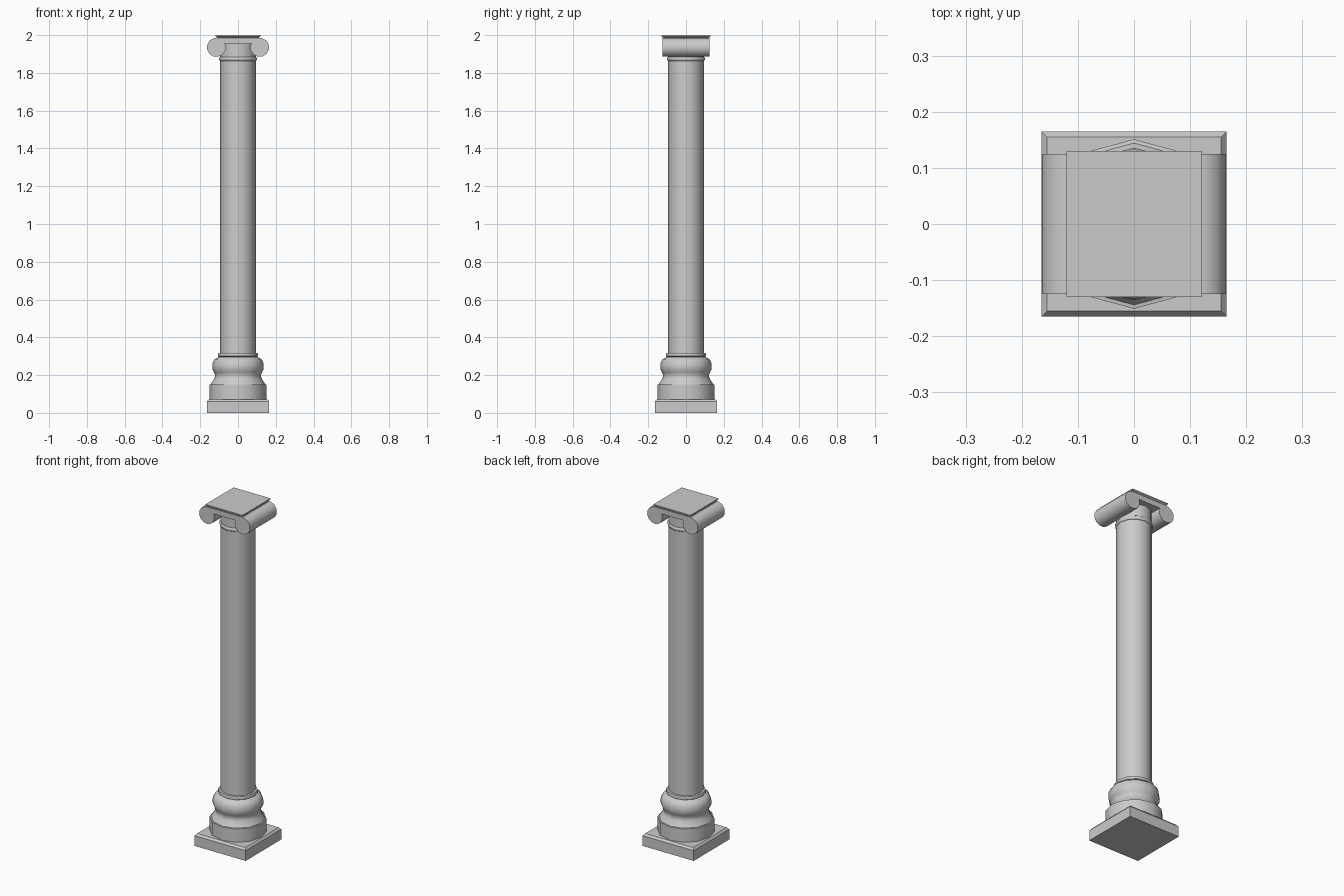
import bpy, bmesh, math

if "Cube" in bpy.data.objects:
    bpy.data.objects.remove(bpy.data.objects["Cube"])


def finish(name, bm, angle):
    bmesh.ops.recalc_face_normals(bm, faces=bm.faces)
    me = bpy.data.meshes.new(name)
    bm.to_mesh(me)
    bm.free()
    ob = bpy.data.objects.new(name, me)
    bpy.context.collection.objects.link(ob)
    bpy.ops.object.select_all(action='DESELECT')
    ob.select_set(True)
    bpy.context.view_layer.objects.active = ob
    if angle:
        bpy.ops.object.shade_smooth_by_angle(angle=math.radians(angle))
    return ob


def stack(name, profile, sides=12, turn=0.0, sx=1.0, sy=1.0, angle=50):
    """Capped rings following (radius, z) points."""
    bm = bmesh.new()
    rings = []
    for r, z in profile:
        rings.append([bm.verts.new((sx * r * math.cos(turn + math.tau * k / sides),
                                    sy * r * math.sin(turn + math.tau * k / sides), z))
                      for k in range(sides)])
    for a, b in zip(rings, rings[1:]):
        for k in range(sides):
            n = (k + 1) % sides
            bm.faces.new((a[k], a[n], b[n], b[k]))
    bm.faces.new(rings[0][::-1])
    bm.faces.new(rings[-1])
    return finish(name, bm, angle)


def square(name, profile, sx=1.0, sy=1.0):
    q = math.sqrt(2)
    return stack(name, profile, 4, math.pi / 4, sx * q, sy * q, 0)


def extrude_y(name, points, half, angle=50):
    """Prism along y from an (x, z) outline."""
    bm = bmesh.new()
    f = bm.faces.new([bm.verts.new((x, -half, z)) for x, z in points])
    ext = bmesh.ops.extrude_face_region(bm, geom=[f], use_keep_orig=True)
    bmesh.ops.translate(bm, vec=(0, 2 * half, 0),
                        verts=[v for v in ext['geom'] if isinstance(v, bmesh.types.BMVert)])
    return finish(name, bm, angle)


# Base
square("plinth", [(0.165, 0), (0.165, 0.06), (0.155, 0.072)])
stack("base_drum", [(0.151, 0.065), (0.151, 0.15), (0.136, 0.153)])
stack("base_moulding", [(0.145, 0.15), (0.136, 0.165), (0.125, 0.182), (0.121, 0.2),
                        (0.127, 0.214), (0.135, 0.23), (0.136, 0.248), (0.133, 0.268),
                        (0.124, 0.284), (0.108, 0.294), (0.1, 0.297)])
stack("base_ring", [(0.098, 0.295), (0.106, 0.3), (0.107, 0.309), (0.104, 0.316), (0.094, 0.318)])

# Shaft
stack("shaft", [(0.094, 0.31), (0.094, 1.96)])
stack("neck_ring", [(0.094, 1.863), (0.099, 1.867), (0.1, 1.875), (0.098, 1.882), (0.094, 1.885)])

# Capital
for side, label in ((-1, "left"), (1, "right")):
    outline = [(side * (0.115 + 0.05 * math.cos(math.radians(18 + 30 * k))),
                1.935 + 0.05 * math.sin(math.radians(18 + 30 * k))) for k in range(12)]
    extrude_y(label + "_volute", outline, 0.125)
extrude_y("volute_band", [(-0.115, 1.955), (0.115, 1.955), (0.115, 1.985), (-0.115, 1.985)], 0.125, 0)
square("abacus", [(0.105, 1.978), (0.108, 1.984), (0.12, 1.993), (0.12, 2.0)], 1.0, 0.13 / 0.12)
